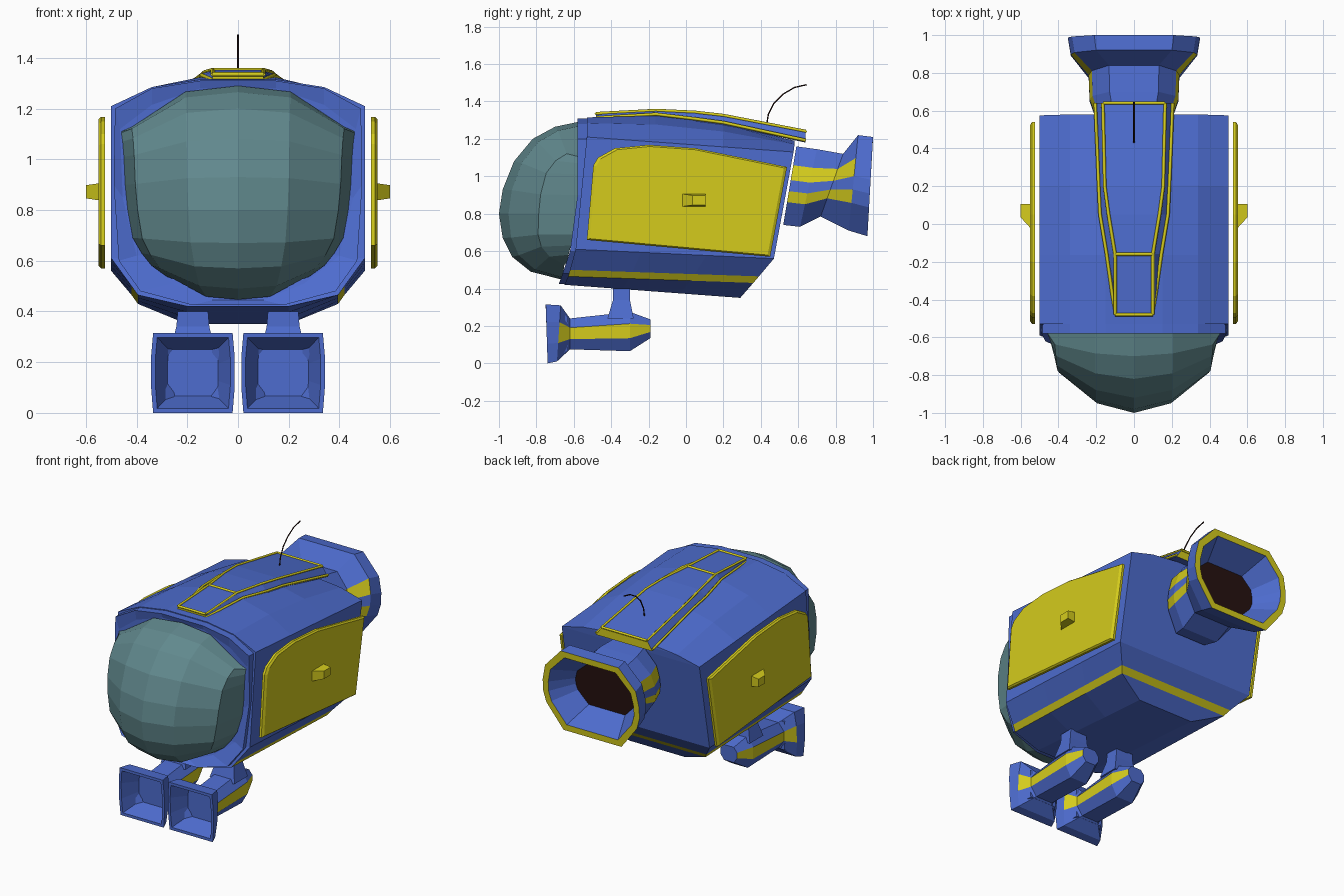
import bpy, bmesh
from mathutils import Vector

if "Cube" in bpy.data.objects:
    bpy.data.objects.remove(bpy.data.objects["Cube"])


def mat(name, rgb):
    m = bpy.data.materials.new(name)
    m.diffuse_color = (*rgb, 1)
    m.use_nodes = True
    m.node_tree.nodes["Principled BSDF"].inputs["Base Color"].default_value = m.diffuse_color
    return m


BLUE = mat("blue_paint", (0.075, 0.15, 0.62))
YELLOW = mat("yellow_paint", (0.66, 0.60, 0.012))
GLASS = mat("teal_glass", (0.12, 0.25, 0.27))
DARK = mat("burnt_metal", (0.02, 0.006, 0.005))
MATS = [BLUE, YELLOW, DARK, GLASS]


def finish(name, bm, mats=MATS):
    bmesh.ops.recalc_face_normals(bm, faces=bm.faces)
    me = bpy.data.meshes.new(name)
    bm.to_mesh(me)
    bm.free()
    for m in mats:
        me.materials.append(m)
    ob = bpy.data.objects.new(name, me)
    bpy.context.collection.objects.link(ob)
    return ob


def loft(name, rings, paint=lambda i, j: 0, cap=lambda end, j: 0):
    """Skin half-rings (right side, top to bottom), mirrored across x = 0."""
    bm = bmesh.new()
    loops = []
    for r in rings:
        pts = list(r) + [(-x, y, z) for x, y, z in reversed(r)]
        loops.append([bm.verts.new(p) for p in pts])
    n = len(loops[0])
    h = n // 2
    for i in range(len(loops) - 1):
        a, b = loops[i], loops[i + 1]
        for j in range(n):
            k = (j + 1) % n
            f = bm.faces.new((a[j], a[k], b[k], b[j]))
            f.material_index = paint(i, j if j < h else n - 2 - j)
    for end in (0, -1):
        v = loops[end]
        for j in range(h - 1):
            f = bm.faces.new((v[j], v[j + 1], v[n - 2 - j], v[n - 1 - j]))
            f.material_index = cap(end, j)
    return finish(name, bm)


def wire(name, paths, radius, material, res=0):
    cu = bpy.data.curves.new(name, 'CURVE')
    cu.dimensions = '3D'
    cu.bevel_depth = radius
    cu.bevel_resolution = res
    cu.use_fill_caps = True
    for p in paths:
        s = cu.splines.new('POLY')
        s.points.add(len(p) - 1)
        for q, c in zip(s.points, p):
            q.co = (*c, 1)
    cu.materials.append(material)
    ob = bpy.data.objects.new(name, cu)
    bpy.context.collection.objects.link(ob)


# Hull: x, front z, front y, back z, back y, roof bulge
HULL = [(.15, 1.315, -.53, 1.19, .58, .05), (.34, 1.285, -.53, 1.17, .58, .03),
        (.5, 1.21, -.53, 1.13, .575, 0), (.5, .61, -.59, .56, .47, 0),
        (.42, .50, -.62, .465, .39, 0), (.395, .465, -.63, .43, .36, 0),
        (.2, .42, -.65, .35, .29, 0)]
stations = []
for t, k in ((0, 0), (.33, 1), (.66, 1), (1, 0)):
    stations.append([(x, yf + (yb - yf) * t, zf + (zb - zf) * t + k * b)
                     for x, zf, yf, zb, yb, b in HULL])
loft("hull", stations, lambda i, j: int(j == 4), lambda e, j: int(e == -1 and j == 4))

# Canopy frame: stepped collar between hull and glass
outer = [(.15, -.58, 1.31), (.34, -.58, 1.28), (.485, -.58, 1.2), (.49, -.58, .9),
         (.47, -.62, .6), (.385, -.66, .48), (.18, -.68, .425)]
inner = [(.15, -.57, 1.28), (.34, -.57, 1.215), (.465, -.57, 1.12), (.455, -.57, .85),
         (.40, -.60, .62), (.26, -.63, .51), (.1, -.65, .445)]
loft("canopy_frame", [[(x, y + .07, z) for x, y, z in outer], outer, inner])

# Canopy glass: centre z, centre y, half width, drop towards the side
ROWS = [(1.29, -.58, .46, .18), (1.265, -.70, .46, .16), (1.2, -.82, .455, .13),
        (1.08, -.92, .45, .07), (.93, -.98, .445, .03), (.8, -1.0, .435, 0),
        (.67, -.98, .415, -.02), (.57, -.93, .38, -.06), (.49, -.83, .34, -.09),
        (.447, -.66, .28, -.09)]
COLS = [(0, 1, 0), (.45, .88, .13), (.91, .5, .9), (1, 0, 1)]
bm = bmesh.new()
grid = []
for zc, yc, w, d in ROWS:
    row = []
    for s, (u, f, g) in [(-1, c) for c in COLS[:0:-1]] + [(1, c) for c in COLS]:
        z = zc - d * g
        rim = -.575 - max(0, .8 - z) * .24
        row.append(bm.verts.new((s * u * w, rim + (min(yc, rim) - rim) * f, z)))
    grid.append(row)
for a, b in zip(grid, grid[1:]):
    for j in range(len(a) - 1):
        bm.faces.new((a[j], a[j + 1], b[j + 1], b[j]))
finish("canopy_glass", bm, [GLASS])

# Roof spine with yellow edging: y, top half width, base half width, top z, base z
SPINE = [(-.48, .1, .1, 1.335, 1.30), (-.16, .1, .145, 1.352, 1.32),
         (.05, .135, .18, 1.342, 1.295), (.2, .155, .187, 1.325, 1.275),
         (.64, .165, .205, 1.24, 1.18)]
loft("roof_spine", [[(a, y, zt), (b, y, zb)] for y, a, b, zt, zb in SPINE],
     cap=lambda e, j: 1)
paths = []
for s in (1, -1):
    paths.append([(s * a, y, zt) for y, a, b, zt, zb in SPINE])
    paths.append([(s * b, y, zb + .012) for y, a, b, zt, zb in SPINE])
for y, a, b, zt, zb in (SPINE[0], SPINE[1], SPINE[-1]):
    paths.append([(-a, y, zt), (a, y, zt)])
wire("spine_trim", paths, .009, YELLOW)

# Antenna
wire("antenna", [[(0, .43, 1.27), (0, .44, 1.33), (0, .47, 1.39), (0, .52, 1.44),
                  (0, .58, 1.475), (0, .645, 1.49)]], .004, DARK, 1)

# Side doors and handles
DOOR = [(-.53, .66), (-.495, 1.06), (-.47, 1.1), (-.38, 1.15), (-.2, 1.168),
        (.05, 1.15), (.54, 1.05), (.45, .57)]
mid = Vector((0, .88))
for side, s in (("right", 1), ("left", -1)):
    bm = bmesh.new()
    lev = []
    for x, k in ((.525, 1), (.54, 1), (.55, .97)):
        lev.append([bm.verts.new((s * x, *(mid + (Vector(p) - mid) * k))) for p in DOOR])
    n = len(DOOR)
    for a, b in zip(lev, lev[1:]):
        for j in range(n):
            bm.faces.new((a[j], a[(j + 1) % n], b[(j + 1) % n], b[j]))
    bm.faces.new(lev[0])
    bm.faces.new(lev[-1])
    finish(side + "_door", bm, [YELLOW])

    bm = bmesh.new()
    bmesh.ops.create_cube(bm, size=1)
    for v in bm.verts:
        tip = v.co.x > 0
        y0, y1, hz = (.035, .105, .026) if tip else (-.025, .105, .034)
        v.co = (s * (.6 if tip else .545), y1 if v.co.y > 0 else y0,
                .872 + hz * (1 if v.co.z > 0 else -1))
    finish(side + "_door_handle", bm, [YELLOW])


def nozzle_rings(rows, levels):
    """Rows: top y, top z, bottom y, bottom z, half width, end-width factor."""
    return [[(hx * (1 - (1 - c) * k), yt + (yb - yt) * f, zt + (zb - zt) * f)
             for f, k in levels] for yt, zt, yb, zb, hx, c in rows]


# Rear engine: neck, flare, yellow lip, dark throat
ENGINE = [(.59, 1.16, .52, .74, .2, .55), (.70, 1.145, .61, .73, .235, .55),
          (.84, 1.12, .72, .785, .24, .55), (.92, 1.22, .87, .71, .335, .6),
          (1.0, 1.21, .97, .68, .35, .6), (.998, 1.17, .972, .72, .31, .6),
          (.84, 1.08, .82, .81, .22, .6)]
loft("rear_engine",
     nozzle_rings(ENGINE, [(0, 1), (.24, .15), (.43, 0), (.57, 0), (.71, .15), (1, 1)]),
     lambda i, j: int((i < 3 and j in (1, 3)) or i == 4),
     lambda e, j: 2 if e == -1 else 0)

# Lower thrusters on pylons
FOOT = [(-.19, .235, -.19, .135, .06, .6), (-.3, .275, -.3, .065, .1, .6),
        (-.62, .24, -.62, .075, .1, .6), (-.67, .31, -.69, .01, .15, .93),
        (-.75, .315, -.74, 0, .165, .95), (-.75, .297, -.74, .018, .148, .95),
        (-.63, .25, -.63, .065, .1, .95)]
for side, s in (("right", 1), ("left", -1)):
    rings = nozzle_rings(FOOT, [(0, 1), (.3, 0), (.67, 0), (1, 1)])
    foot = loft(side + "_thruster", rings, lambda i, j: int(i < 3 and j == 1))
    pylon = loft(side + "_pylon", [
        [(.06, -.39, .40), (.06, -.30, .40)], [(.065, -.39, .34), (.065, -.30, .34)],
        [(.09, -.42, .24), (.09, -.28, .24)]])
    foot.location.x = pylon.location.x = s * .178
